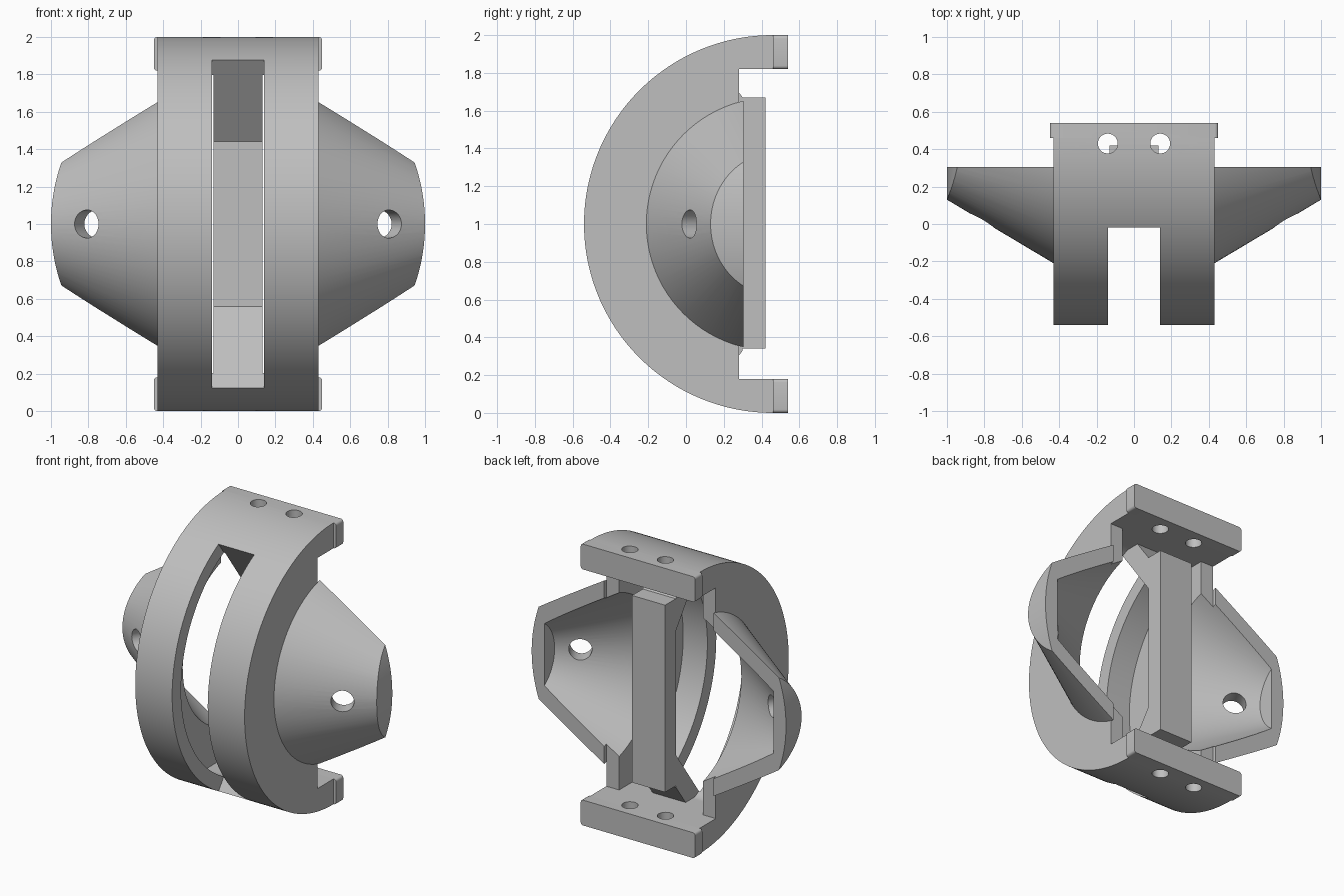
import bpy
from math import pi, sin, cos, atan2
from mathutils import Vector, Matrix

cube = bpy.data.objects.get("Cube")
if cube:
    bpy.data.objects.remove(cube, do_unlink=True)

grey = bpy.data.materials.new("light_grey")
grey.use_nodes = True
colour = (0.52, 0.52, 0.52, 1)
grey.diffuse_color = colour
grey.node_tree.nodes["Principled BSDF"].inputs["Base Color"].default_value = colour

AXIS_Y, AXIS_Z = 0.46, 1.0          # shared axis of ring and wings
HALF_W, WALL, TAB_H = 0.43, 0.10, 0.82
WING_Y = 0.305
R0, R1 = 0.67, 0.33                 # wing radii at the ring and at the tip
SLOPE = (R0 - R1) / (1 - HALF_W)


def add(name, verts, faces):
    mesh = bpy.data.meshes.new(name)
    mesh.from_pydata(verts, [], faces)
    mesh.materials.append(grey)
    ob = bpy.data.objects.new(name, mesh)
    bpy.context.collection.objects.link(ob)
    bpy.context.view_layer.objects.active = ob
    bpy.ops.object.mode_set(mode='EDIT')
    bpy.ops.mesh.select_all(action='SELECT')
    bpy.ops.mesh.normals_make_consistent(inside=False)
    bpy.ops.object.mode_set(mode='OBJECT')
    return ob


def loft(name, ring_a, ring_b):
    n = len(ring_a)
    sides = [(i, (i + 1) % n, n + (i + 1) % n, n + i) for i in range(n)]
    return add(name, ring_a + ring_b, sides + [tuple(range(n)), tuple(range(n, 2 * n))])


def prism(name, profile, x0, x1):
    """Extrude a (y, z) profile along x."""
    return loft(name, [(x0, y, z) for y, z in profile], [(x1, y, z) for y, z in profile])


def box(name, x, y, z):
    return prism(name, [(y[0], z[0]), (y[1], z[0]), (y[1], z[1]), (y[0], z[1])], *x)


def frustum(name, x0, r0, x1, r1, n=96):
    def ring(x, r):
        return [(x, AXIS_Y + r * cos(2 * pi * i / n), AXIS_Z + r * sin(2 * pi * i / n)) for i in range(n)]
    return loft(name, ring(x0, r0), ring(x1, r1))


def rod(name, centre, direction, r, length, n=48):
    turn = Vector(direction).to_track_quat('Z', 'Y').to_matrix().to_4x4()
    m = Matrix.Translation(centre) @ turn

    def ring(h):
        return [m @ Vector((r * cos(2 * pi * i / n), r * sin(2 * pi * i / n), h)) for i in range(n)]
    return loft(name, ring(-length / 2), ring(length / 2))


def combine(ob, other, op='DIFFERENCE'):
    mod = ob.modifiers.new("cut", 'BOOLEAN')
    mod.operation, mod.solver, mod.object = op, 'EXACT', other
    bpy.context.view_layer.objects.active = ob
    bpy.ops.object.modifier_apply(modifier=mod.name)
    bpy.data.objects.remove(other, do_unlink=True)


def half_disc(r, limit, n=96):
    pts = []
    for i in range(n + 1):
        a = pi / 2 + pi * i / n
        pts.append((AXIS_Y + r * cos(a), AXIS_Z + max(-limit, min(limit, r * sin(a)))))
    return pts


def inner_cone(side):
    """Hollow of a wing, reaching in through the ring's side wall."""
    xa, xb = 0.30, 0.90
    ra, rb = [R0 - 0.12 - SLOPE * (x - HALF_W) for x in (xa, xb)]
    return frustum("cutter", side * xa, ra, side * xb, rb)


def drill_tabs(ob):
    for x in (-0.14, 0.14):
        combine(ob, rod("cutter", (x, 0.43, 1), (0, 0, 1), 0.053, 3))


# Ring frame: hollow half drum with a front slot
frame = prism("ring_frame", half_disc(1.0, 1.0), -HALF_W, HALF_W)
inner = HALF_W - WALL
combine(frame, prism("cutter", half_disc(1 - WALL, TAB_H), -inner, inner))
combine(frame, box("cutter", (-1, 1), (0.28, 1), (1 - TAB_H, 1 + TAB_H)))
slot = [(-1, 1.97), (-0.085, 1.97), (0.3, 1.44), (0.3, 0.56), (-0.085, 0.03), (-1, 0.03)]
combine(frame, prism("cutter", slot, -0.14, 0.14))
for side in (-1, 1):
    combine(frame, inner_cone(side))
drill_tabs(frame)
parts = [frame]

# End tabs with rounded side edges
for name, z in (("upper_tab", (1 + TAB_H, 2)), ("lower_tab", (0, 1 - TAB_H))):
    tab = box(name, (-0.45, 0.45), (AXIS_Y, 0.54), z)
    bev = tab.modifiers.new("round", 'BEVEL')
    bev.width, bev.segments, bev.limit_method = 0.018, 4, 'WEIGHT'
    weight = tab.data.attributes.new("bevel_weight_edge", 'FLOAT', 'EDGE')
    for e in tab.data.edges:
        a, b = [tab.data.vertices[i].co for i in e.vertices]
        if abs(a.y - b.y) > 0.01:
            weight.data[e.index].value = 1
    bpy.context.view_layer.objects.active = tab
    bpy.ops.object.modifier_apply(modifier=bev.name)
    drill_tabs(tab)
    parts.append(tab)

# Conical side wings, hollow and open at the back
for side, name in ((1, "left_wing"), (-1, "right_wing")):
    far = 1.1
    wing = frustum(name, side * HALF_W, R0, side * far, R0 - SLOPE * (far - HALF_W))
    combine(wing, rod("trim", (0, 0, 1), (0, 1, 0), 1.0, 4, 256), 'INTERSECT')
    combine(wing, inner_cone(side))
    combine(wing, box("cutter", (-2, 2), (WING_Y, 2), (-1, 3)))
    hole_x = 0.81
    hole_y = AXIS_Y - R0 + SLOPE * (hole_x - HALF_W)
    combine(wing, rod("cutter", (side * hole_x, hole_y, 1), (side * SLOPE, -1, 0), 0.075, 0.4))
    parts.append(wing)

# Rear bar and its two slanted struts
parts.append(box("rear_bar", (-0.13, 0.13), (0.3, 0.42), (0.34, 1.67)))
strut = [(0.3, 0.44), (0.3, 0.67), (0.19, TAB_H), (0.024, TAB_H)]
for s, name in ((1, "upper_strut"), (-1, "lower_strut")):
    parts.append(prism(name, [(y, 1 + s * h) for y, h in strut], -0.13, 0.13))

# Smooth curved faces, keep hard edges
bpy.ops.object.select_all(action='DESELECT')
for ob in parts:
    ob.select_set(True)
bpy.context.view_layer.objects.active = frame
bpy.ops.object.shade_smooth_by_angle(angle=pi / 7)
